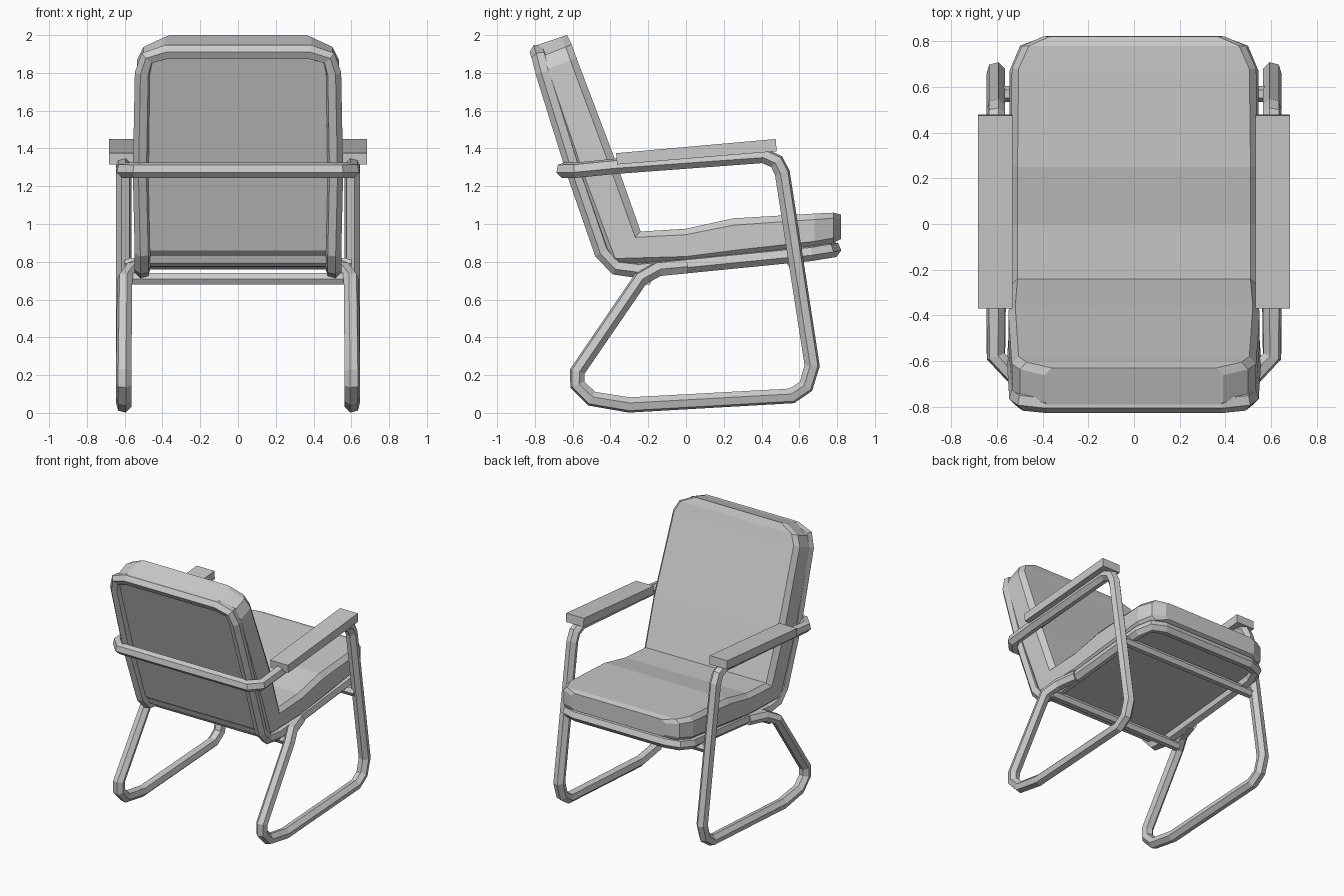
import bpy, bmesh

if "Cube" in bpy.data.objects:
    bpy.data.objects.remove(bpy.data.objects["Cube"])


def loft(name, stations, chamfer=0.0, cx=0.0):
    """Skin cross-sections; each station is (back/bottom yz, front/top yz, half width)."""
    bm = bmesh.new()
    rings = []
    for (by, bz), (ty, tz), w in stations:
        if chamfer:
            half = [(w - chamfer, 0), (w, 0.16), (w, 0.82), (w - chamfer, 1)]
        else:
            half = [(w, 0), (w, 1)]
        section = half + [(-x, f) for x, f in reversed(half)]
        rings.append([bm.verts.new((cx + x, by + (ty - by) * f, bz + (tz - bz) * f))
                      for x, f in section])
    n = len(rings[0])
    for a, b in zip(rings, rings[1:]):
        for i in range(n):
            j = (i + 1) % n
            bm.faces.new((a[i], a[j], b[j], b[i]))
    bm.faces.new(rings[0])
    bm.faces.new(rings[-1])
    bmesh.ops.recalc_face_normals(bm, faces=bm.faces[:])
    me = bpy.data.meshes.new(name)
    bm.to_mesh(me)
    bm.free()
    ob = bpy.data.objects.new(name, me)
    bpy.context.collection.objects.link(ob)
    return ob


def tube(name, pts, radius, closed=False):
    """Six-sided flat-shaded tube along a polyline, turned into a mesh."""
    cu = bpy.data.curves.new(name, 'CURVE')
    cu.dimensions = '3D'
    cu.bevel_depth = radius
    cu.bevel_resolution = 1
    cu.use_fill_caps = True
    sp = cu.splines.new('POLY')
    sp.points.add(len(pts) - 1)
    for p, co in zip(sp.points, pts):
        p.co = (*co, 1)
    sp.use_cyclic_u = closed
    sp.use_smooth = False
    ob = bpy.data.objects.new(name, cu)
    bpy.context.collection.objects.link(ob)
    bpy.ops.object.select_all(action='DESELECT')
    ob.select_set(True)
    bpy.context.view_layer.objects.active = ob
    bpy.ops.object.convert(target='MESH')
    return ob


def mirrored(pts):
    return pts + [(-x, y, z) for x, y, z in reversed(pts)]


# one-piece cushion: backrest top, down to the seat, out to the seat front
loft("cushion", [
    ((-0.81, 1.94), (-0.63, 2.00), 0.39),
    ((-0.78, 1.88), (-0.605, 1.95), 0.50),
    ((-0.76, 1.81), (-0.58, 1.88), 0.535),
    ((-0.57, 1.24), (-0.36, 1.30), 0.55),
    ((-0.40, 0.79), (-0.24, 0.96), 0.54),
    ((0.00, 0.80), (0.00, 0.975), 0.54),
    ((0.27, 0.83), (0.25, 1.03), 0.54),
    ((0.68, 0.88), (0.68, 1.055), 0.535),
    ((0.78, 0.90), (0.78, 1.06), 0.49),
    ((0.82, 0.92), (0.82, 1.05), 0.40),
], chamfer=0.03)

# recessed panel behind the backrest and under the seat
loft("shell_panel", [
    ((-0.79, 1.89), (-0.75, 1.90), 0.46),
    ((-0.45, 0.86), (-0.40, 0.88), 0.48),
    ((-0.35, 0.775), (-0.32, 0.82), 0.48),
    ((-0.22, 0.765), (-0.22, 0.82), 0.48),
    ((0.76, 0.86), (0.76, 0.91), 0.46),
])

# frame rim around the shell
tube("shell_rim", mirrored([
    (0.38, -0.785, 1.91), (0.48, -0.775, 1.88), (0.505, -0.755, 1.80),
    (0.515, -0.59, 1.27), (0.505, -0.445, 0.85), (0.505, -0.37, 0.77),
    (0.505, -0.25, 0.755), (0.505, 0.66, 0.845), (0.47, 0.75, 0.86),
    (0.38, 0.78, 0.865)]), 0.043, closed=True)

# continuous side loops, armrest rails and bar behind the back
tube("tube_frame", mirrored([
    (0.52, 0.00, 0.775), (0.56, -0.15, 0.76), (0.60, -0.24, 0.71),
    (0.605, -0.575, 0.22), (0.605, -0.575, 0.15), (0.605, -0.50, 0.075),
    (0.605, -0.30, 0.042), (0.605, 0.56, 0.09), (0.605, 0.635, 0.14),
    (0.605, 0.668, 0.25), (0.605, 0.51, 1.27), (0.605, 0.48, 1.33),
    (0.605, 0.41, 1.362), (0.605, -0.38, 1.305), (0.605, -0.58, 1.285),
    (0.54, -0.65, 1.285)]), 0.042)

# cross bars under the seat
for name, y, z, w in (("rear_cross_bar", -0.21, 0.71, 0.57),
                      ("front_cross_bar", 0.57, 0.79, 0.60)):
    tube(name, [(-w, y, z), (w, y, z)], 0.035)

# armrest pads
for side, name in ((-1, "left_arm_pad"), (1, "right_arm_pad")):
    loft(name, [((-0.365, 1.315), (-0.37, 1.375), 0.075),
                ((0.48, 1.385), (0.475, 1.45), 0.075)], cx=side * 0.607)
